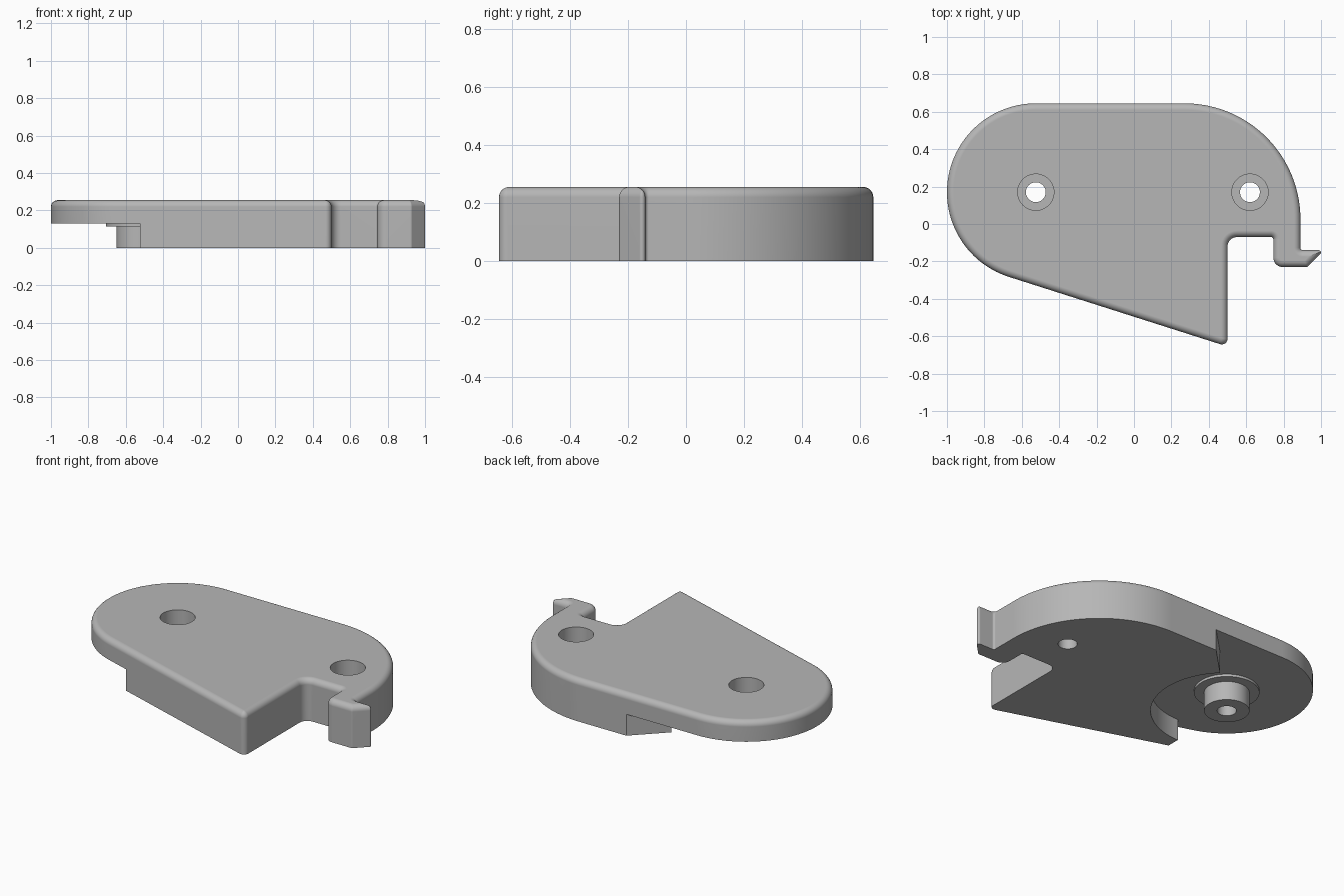
import bpy
import bmesh
from math import pi, cos, sin, tan, acos, atan2, radians
from mathutils import Vector

cube = bpy.data.objects.get("Cube")
if cube:
    bpy.data.objects.remove(cube, do_unlink=True)

HEIGHT, ROUND, CEILING = 0.255, 0.035, 0.13
PIVOT, PIVOT_R = Vector((-0.525, 0.17)), 0.475
BOLT = Vector((0.62, 0.17))

grey = bpy.data.materials.new("plain_grey")
grey.use_nodes = True
grey.diffuse_color = (0.47, 0.47, 0.47, 1)
grey.node_tree.nodes["Principled BSDF"].inputs["Base Color"].default_value = grey.diffuse_color


def polar(centre, r, a):
    return centre + Vector((cos(a), sin(a))) * r


def loft(name, loops):
    """Closed solid from (outline, z) loops of equal length."""
    bm = bmesh.new()
    rings = [[bm.verts.new((p.x, p.y, z)) for p in pts] for pts, z in loops]
    n = len(rings[0])
    for low, high in zip(rings, rings[1:]):
        for i in range(n):
            j = (i + 1) % n
            bm.faces.new((low[i], low[j], high[j], high[i]))
    bm.faces.new(rings[0][::-1])
    bm.faces.new(rings[-1])
    bmesh.ops.recalc_face_normals(bm, faces=bm.faces)
    mesh = bpy.data.meshes.new(name)
    bm.to_mesh(mesh)
    bm.free()
    mesh.materials.append(grey)
    obj = bpy.data.objects.new(name, mesh)
    bpy.context.collection.objects.link(obj)
    return obj


def cylinder(name, centre, r, z0, z1, n=64):
    ring = [polar(centre, r, 2 * pi * i / n) for i in range(n)]
    return loft(name, [(ring, z0), (ring, z1)])


def combine(target, other, operation):
    mod = target.modifiers.new(operation, "BOOLEAN")
    mod.object, mod.operation, mod.solver = other, operation, "EXACT"
    bpy.context.view_layer.objects.active = target
    bpy.ops.object.modifier_apply(modifier=mod.name)
    bpy.data.objects.remove(other, do_unlink=True)


# Plate corners as (point, fillet radius, segments), anticlockwise
tip = Vector((0.5, -0.655))
to_tip = tip - PIVOT
slant = atan2(to_tip.y, to_tip.x) - acos(PIVOT_R / to_tip.length) + 2 * pi
half_turn = (slant - pi / 2) / 2
rounded_end = polar(PIVOT, PIVOT_R / cos(half_turn), pi / 2 + half_turn)
corners = [
    (rounded_end, PIVOT_R, 56),
    (tip, 0.03, 8),
    (Vector((0.5, -0.07)), 0.05, 8),
    (Vector((0.745, -0.07)), 0.012, 5),
    (Vector((0.745, -0.23)), 0.05, 8),
    (Vector((0.927, -0.23)), 0.015, 5),
    (Vector((1.017, -0.14)), 0.012, 6),
    (Vector((0.89, -0.14)), 0.012, 5),
    (Vector((0.89, 0.645)), 0.62, 36),
]


def outline(inset):
    """Filleted outline, moved inward by the given distance."""
    pts = []
    for i, (p, r, n) in enumerate(corners):
        d0 = (p - corners[i - 1][0]).normalized()
        d1 = (corners[(i + 1) % len(corners)][0] - p).normalized()
        n0, n1 = Vector((-d0.y, d0.x)), Vector((-d1.y, d1.x))
        turn = atan2(d0.cross(d1), d0.dot(d1))
        side = 1 if turn > 0 else -1
        miter = (n0 + n1) / (1 + n0.dot(n1))
        radius = max(r - side * inset, 0.001)
        centre = p + miter * (inset + side * radius)
        start = atan2(-n0.y * side, -n0.x * side)
        pts += [polar(centre, radius, start + turn * k / n) for k in range(n + 1)]
    return pts


# Plate with a rounded upper rim
steps = 6
loops = [(outline(0), 0)]
for k in range(steps + 1):
    a = pi / 2 * k / steps
    loops.append((outline(ROUND * (1 - cos(a))), HEIGHT - ROUND * (1 - sin(a))))
plate = loft("latch_plate", loops)

# Recess under the pivot end: open sector plus a circular pocket
pocket = [polar(PIVOT, 0.42, radians(-90 + 135 * k / 32)) for k in range(33)]
pocket += [polar(PIVOT, 1.2, radians(a)) for a in (45, 90, 135, 180, 225, 270)]
combine(plate, loft("recess_cutter", [(pocket, -0.1), (pocket, CEILING)]), "DIFFERENCE")

# Pivot collar and boss
combine(plate, cylinder("pivot_collar", PIVOT, 0.18, 0.115, 0.16), "UNION")
combine(plate, cylinder("pivot_boss", PIVOT, 0.125, 0, 0.17), "UNION")

# Counterbored screw holes
for spot in (PIVOT, BOLT):
    combine(plate, cylinder("counterbore_cutter", spot, 0.097, 0.07, 0.4), "DIFFERENCE")
    combine(plate, cylinder("hole_cutter", spot, 0.053, -0.1, 0.2), "DIFFERENCE")

# Smooth curved walls, crisp edges
bpy.ops.object.select_all(action="DESELECT")
plate.select_set(True)
bpy.context.view_layer.objects.active = plate
bpy.ops.object.shade_smooth_by_angle(angle=radians(32))
weighted = plate.modifiers.new("weighted_normals", "WEIGHTED_NORMAL")
weighted.keep_sharp = True
